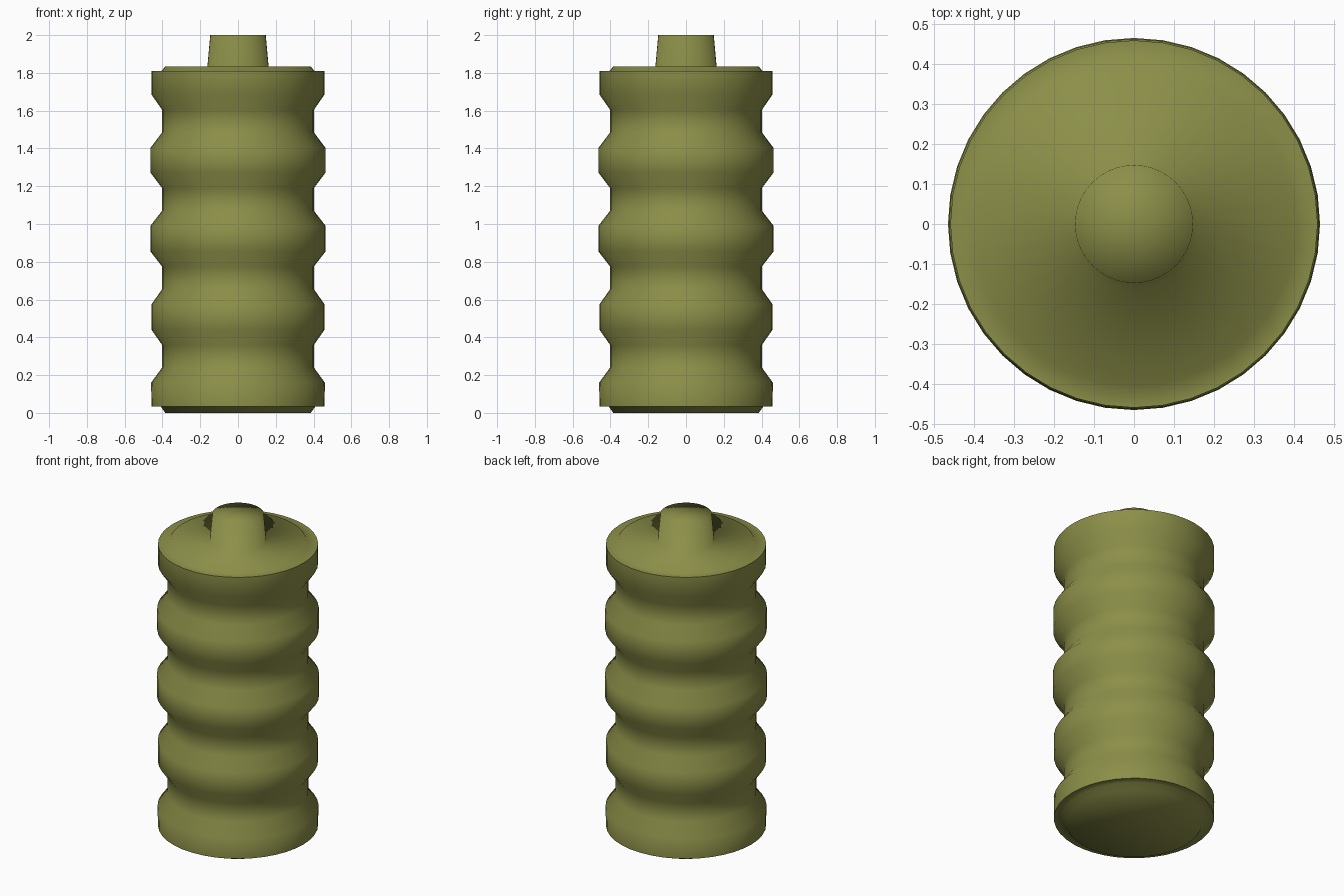
import bpy, bmesh
from math import cos, sin, tau

SEGMENTS = 40

if "Cube" in bpy.data.objects:
    bpy.data.objects.remove(bpy.data.objects["Cube"], do_unlink=True)

# Single olive colour
olive = bpy.data.materials.new("olive")
olive.use_nodes = True
colour = (0.26, 0.275, 0.065, 1)
olive.diffuse_color = colour
olive.node_tree.nodes["Principled BSDF"].inputs["Base Color"].default_value = colour


def lathe(name, profile):
    """Revolve (radius, height) points round z, bottom to top, smooth shaded."""
    bm = bmesh.new()
    rings = []
    for r, z in profile:
        if r == 0:
            rings.append([bm.verts.new((0, 0, z))] * SEGMENTS)
        else:
            rings.append([bm.verts.new((r * cos(tau * i / SEGMENTS),
                                        r * sin(tau * i / SEGMENTS), z))
                          for i in range(SEGMENTS)])
    for low, high in zip(rings, rings[1:]):
        for i in range(SEGMENTS):
            j = (i + 1) % SEGMENTS
            corners = dict.fromkeys((low[i], low[j], high[j], high[i]))
            bm.faces.new(list(corners)).smooth = True
    mesh = bpy.data.meshes.new(name)
    bm.to_mesh(mesh)
    bm.free()
    mesh.materials.append(olive)
    obj = bpy.data.objects.new(name, mesh)
    bpy.context.collection.objects.link(obj)
    return obj


# Ribbed body: five wide bands with four narrow grooves between them
BOTTOM, TOP, RIM, GROOVE = 0.035, 1.81, 0.458, 0.402
side = [(RIM, BOTTOM)]
for n, band in enumerate((0.46, 0.458, 0.464, 0.462)):
    z = 0.16 + n * 0.415
    next_band = (0.458, 0.464, 0.462, RIM)[n]
    side += [(band, z), (GROOVE, z + 0.08), (GROOVE, z + 0.2), (next_band, z + 0.28)]
side.append((RIM, TOP))
lathe("ribbed_body", side)

# Bottom end with a bevelled base plate
lathe("base_plate", [(0, 0), (0.385, 0), (0.41, BOTTOM), (RIM, BOTTOM)])

# Top end with a raised plate running into the tapered stud
lathe("top_plate_and_stud", [(RIM, TOP), (0.405, TOP), (0.385, 1.835),
                             (0.162, 1.835), (0.147, 2), (0, 2)])
